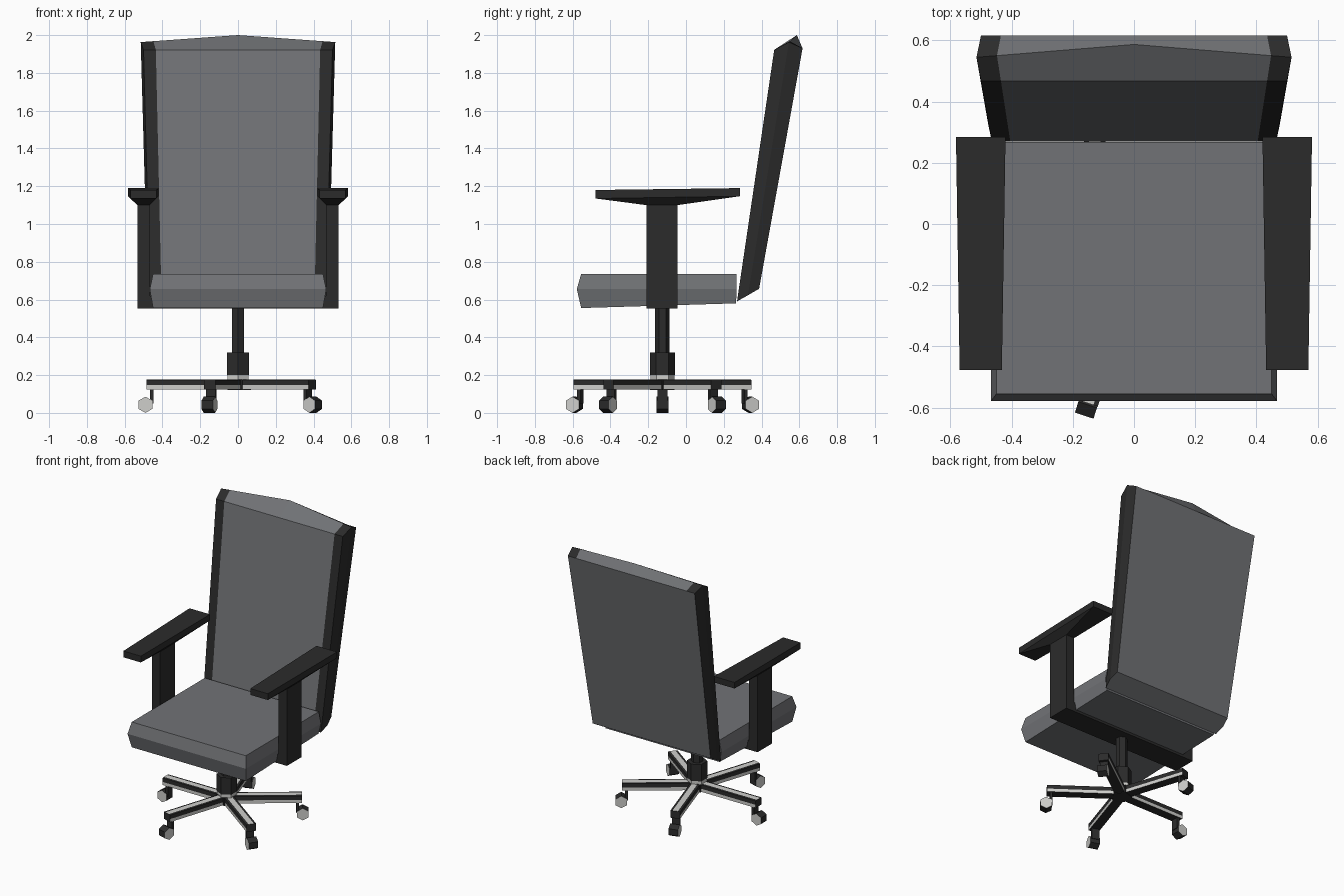
import bpy, math
from mathutils import Matrix, Vector

if "Cube" in bpy.data.objects:
    bpy.data.objects.remove(bpy.data.objects["Cube"])


def material(name, rgb):
    m = bpy.data.materials.new(name)
    m.diffuse_color = (*rgb, 1)
    m.use_nodes = True
    m.node_tree.nodes["Principled BSDF"].inputs["Base Color"].default_value = m.diffuse_color
    return m


CLOTH = material("grey cloth", (0.165, 0.17, 0.18))
DARK = material("black plastic", (0.024, 0.024, 0.024))
METAL = material("light metal", (0.62, 0.62, 0.60))
CY = -0.125  # y of the pedestal axis


def make(name, verts, faces, mats, index=None, matrix=None):
    if matrix:
        verts = [matrix @ Vector(v) for v in verts]
    me = bpy.data.meshes.new(name)
    me.from_pydata([tuple(v) for v in verts], [], faces)
    for m in mats:
        me.materials.append(m)
    if index:
        for p, i in zip(me.polygons, index):
            p.material_index = i
    ob = bpy.data.objects.new(name, me)
    bpy.context.collection.objects.link(ob)
    # consistent outward normals
    import bmesh
    bm = bmesh.new()
    bm.from_mesh(me)
    bmesh.ops.recalc_face_normals(bm, faces=bm.faces)
    bm.to_mesh(me)
    bm.free()
    return ob


def loft(name, rings, mats, rule=lambda r, k: 0, caps=None, cap_mat=0, matrix=None):
    """Bridge equal rings; rule(ring, side) picks the material of each side face."""
    n = len(rings[0])
    verts = [p for r in rings for p in r]
    faces, index = [], []
    for r in range(len(rings) - 1):
        for k in range(n):
            j = (k + 1) % n
            faces.append((r * n + k, r * n + j, (r + 1) * n + j, (r + 1) * n + k))
            index.append(rule(r, k))
    last = (len(rings) - 1) * n
    for base in (0, last):
        for cap in caps or [range(n)]:
            faces.append([base + i for i in cap])
            index.append(cap_mat)
    return make(name, verts, faces, mats, index, matrix)


def rect(x0, x1, y0, y1, zf, zb, flare=0.0):
    """Rectangle ring with its own front and back height; flare widens the back."""
    return [(x0, y0, zf), (x1, y0, zf), (x1 + flare, y1, zb), (x0 - flare, y1, zb)]


def prism(name, radius, z0, z1, sides, mat, turn=0.0):
    ring = lambda z: [(radius * math.cos(turn + math.tau * i / sides),
                       CY + radius * math.sin(turn + math.tau * i / sides), z) for i in range(sides)]
    return loft(name, [ring(z0), ring(z1)], [mat])


# Seat cushion with a bulging edge
loft("seat", [rect(-0.45, 0.45, -0.555, 0.265, 0.555, 0.58),
              rect(-0.467, 0.467, -0.578, 0.268, 0.655, 0.655),
              rect(-0.45, 0.45, -0.555, 0.268, 0.735, 0.735)], [CLOTH])

# Backrest: profile repeated across the width, dark border on front, top and sides
rings = []
for u in (-1, -0.87, 0, 0.87, 1):
    a = abs(u)
    profile = [(0.465, 0.27, 0.59), (0.50, 0.467, 1.922),
               (0.515, 0.587 - 0.042 * a, 2.0 - 0.037 * a),
               (0.50, 0.617, 1.93), (0.465, 0.387, 0.657), (0.477, 0.328, 0.623)]
    rings.append([(u * w, y, z) for w, y, z in profile])
loft("backrest", rings, [CLOTH, DARK],
     rule=lambda r, k: 1 if r in (0, 3) and k in (0, 1, 2) else 0,
     caps=[(0, 1, 2, 5), (2, 3, 4, 5)], cap_mat=1)

# Armrests: post flaring into a long pad
for side, s in (("left", -1), ("right", 1)):
    loft(side + "_armrest", [rect(0.467, 0.533, -0.21, -0.045, 0.553, 0.553),
                             rect(0.467, 0.533, -0.21, -0.045, 1.10, 1.10),
                             rect(0.432, 0.57, -0.478, 0.285, 1.135, 1.147, 0.012),
                             rect(0.432, 0.57, -0.478, 0.285, 1.18, 1.19, 0.012)],
         [DARK], matrix=Matrix.Diagonal((s, 1, 1, 1)))

# Cross bar joining the armrests under the seat
loft("cross_bar", [rect(-0.47, 0.47, -0.21, -0.045, z, z) for z in (0.553, 0.62)], [DARK])

# Pedestal
prism("gas_column", 0.038, 0.30, 0.57, 6, DARK, math.pi / 6)
prism("column_sleeve", 0.066, 0.20, 0.32, 6, DARK, math.pi / 6)
prism("sleeve_ring", 0.064, 0.17, 0.20, 6, METAL, math.pi / 6)
prism("base_hub", 0.068, 0.122, 0.178, 5, DARK, 0)

# Five-armed base with casters
section = [(-0.033, 0.125), (0.033, 0.125), (0.033, 0.147), (0.033, 0.175),
           (0.018, 0.177), (-0.018, 0.177), (-0.033, 0.175), (-0.033, 0.147)]
colour = (0, 1, 0, 0, 1, 0, 0, 1)
for i in range(5):
    m = Matrix.Translation((0, CY, 0)) @ Matrix.Rotation(math.pi + math.tau * i / 5, 4, 'Z')
    loft(f"base_arm_{i + 1}", [[(r, t, z) for t, z in section] for r in (0.04, 0.485)],
         [DARK, METAL], rule=lambda r, k: colour[k], matrix=m)
    loft(f"caster_stem_{i + 1}", [rect(0.448, 0.466, -0.026, 0.026, z, z) for z in (0.05, 0.13)],
         [DARK], matrix=m)
    wheel = [[(0.49 + 0.043 * math.sin(math.tau * k / 6), t, 0.043 + 0.043 * math.cos(math.tau * k / 6))
              for k in range(6)] for t in (-0.032, 0.032)]
    loft(f"caster_wheel_{i + 1}", wheel, [DARK, METAL], cap_mat=1, matrix=m)
